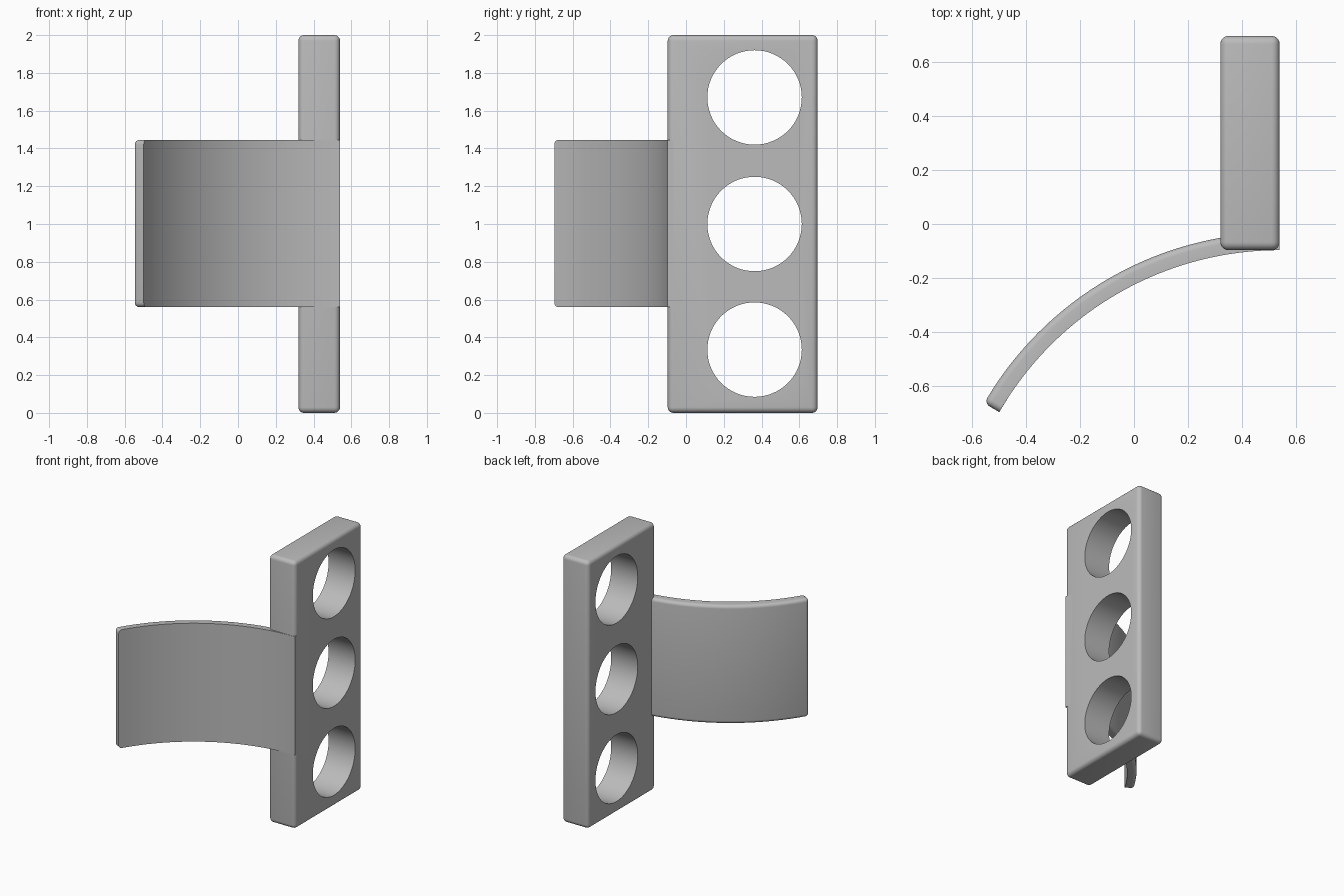
import bpy, bmesh, math
from mathutils import Vector

cube = bpy.data.objects.get("Cube")
if cube:
    bpy.data.objects.remove(cube, do_unlink=True)

grey = bpy.data.materials.new("plain grey")
grey.use_nodes = True
GREY = (0.5, 0.5, 0.5, 1)
grey.diffuse_color = GREY
grey.node_tree.nodes["Principled BSDF"].inputs["Base Color"].default_value = GREY


def box(bm, low, high):
    """Add an axis-aligned box between two corners."""
    low, high = Vector(low), Vector(high)
    verts = bmesh.ops.create_cube(bm, size=1)["verts"]
    for v in verts:
        v.co = (low + high) / 2 + v.co * (high - low)


def round_edges(bm, test, radius):
    """Fillet every edge whose two ends pass the test."""
    edges = [e for e in bm.edges if all(test(v.co) for v in e.verts)]
    bmesh.ops.bevel(bm, geom=edges, offset=radius, segments=5, profile=0.5,
                    affect='EDGES', clamp_overlap=True)


def make_object(name, bm):
    bmesh.ops.recalc_face_normals(bm, faces=bm.faces)
    mesh = bpy.data.meshes.new(name)
    bm.to_mesh(mesh)
    bm.free()
    mesh.materials.append(grey)
    obj = bpy.data.objects.new(name, mesh)
    bpy.context.collection.objects.link(obj)
    return obj


def activate(obj):
    bpy.ops.object.select_all(action='DESELECT')
    obj.select_set(True)
    bpy.context.view_layer.objects.active = obj


def smooth(obj):
    activate(obj)
    bpy.ops.object.shade_smooth_by_angle(angle=math.radians(30))


# Upright panel with rounded edges
bm = bmesh.new()
box(bm, (0.32, -0.097, 0), (0.54, 0.697, 2))
round_edges(bm, lambda co: True, 0.03)
panel = make_object("upright_panel", bm)

# Three round through-holes
bm = bmesh.new()
for z in (0.335, 1.0, 1.67):
    ring = bmesh.ops.create_cone(bm, cap_ends=True, segments=64, radius1=0.25,
                                 radius2=0.25, depth=1)["verts"]
    for v in ring:
        v.co = Vector((v.co.z + 0.43, v.co.x + 0.363, v.co.y + z))
cutter = make_object("hole_cutter", bm)
cutter.hide_render = True
cut = panel.modifiers.new("holes", 'BOOLEAN')
cut.operation = 'DIFFERENCE'
cut.solver = 'EXACT'
cut.object = cutter
activate(panel)
bpy.ops.object.modifier_apply(modifier=cut.name)
bpy.data.objects.remove(cutter, do_unlink=True)
smooth(panel)

# Curved strap: a flat slab, rounded on its outer rim, then bent through an arc
INNER, THICK, SWEEP = 1.2, 0.065, math.radians(60)
OUTER = INNER + THICK
LENGTH = OUTER * SWEEP
bm = bmesh.new()
box(bm, (0, 0, 0.56), (LENGTH, THICK, 1.445))
for z in (0.56, 1.445):
    round_edges(bm, lambda co: co.x > LENGTH - 1e-4 and abs(co.z - z) < 1e-4, 0.025)
rim = [e for e in bm.edges
       if all(v.co.y > THICK - 1e-4 for v in e.verts)
       and any(v.co.x > 1e-4 for v in e.verts)]
bmesh.ops.bevel(bm, geom=rim, offset=0.024, segments=5, profile=0.5,
                affect='EDGES', clamp_overlap=True)
STEPS = 40
for i in range(1, STEPS):
    bmesh.ops.bisect_plane(bm, geom=bm.verts[:] + bm.edges[:] + bm.faces[:],
                           plane_co=(LENGTH * 0.97 * i / STEPS, 0, 0),
                           plane_no=(1, 0, 0))
for v in bm.verts:
    angle, radius = v.co.x / OUTER, INNER + v.co.y
    v.co.x = 0.54 - radius * math.sin(angle)
    v.co.y = -0.097 - INNER + radius * math.cos(angle)
smooth(make_object("curved_strap", bm))
